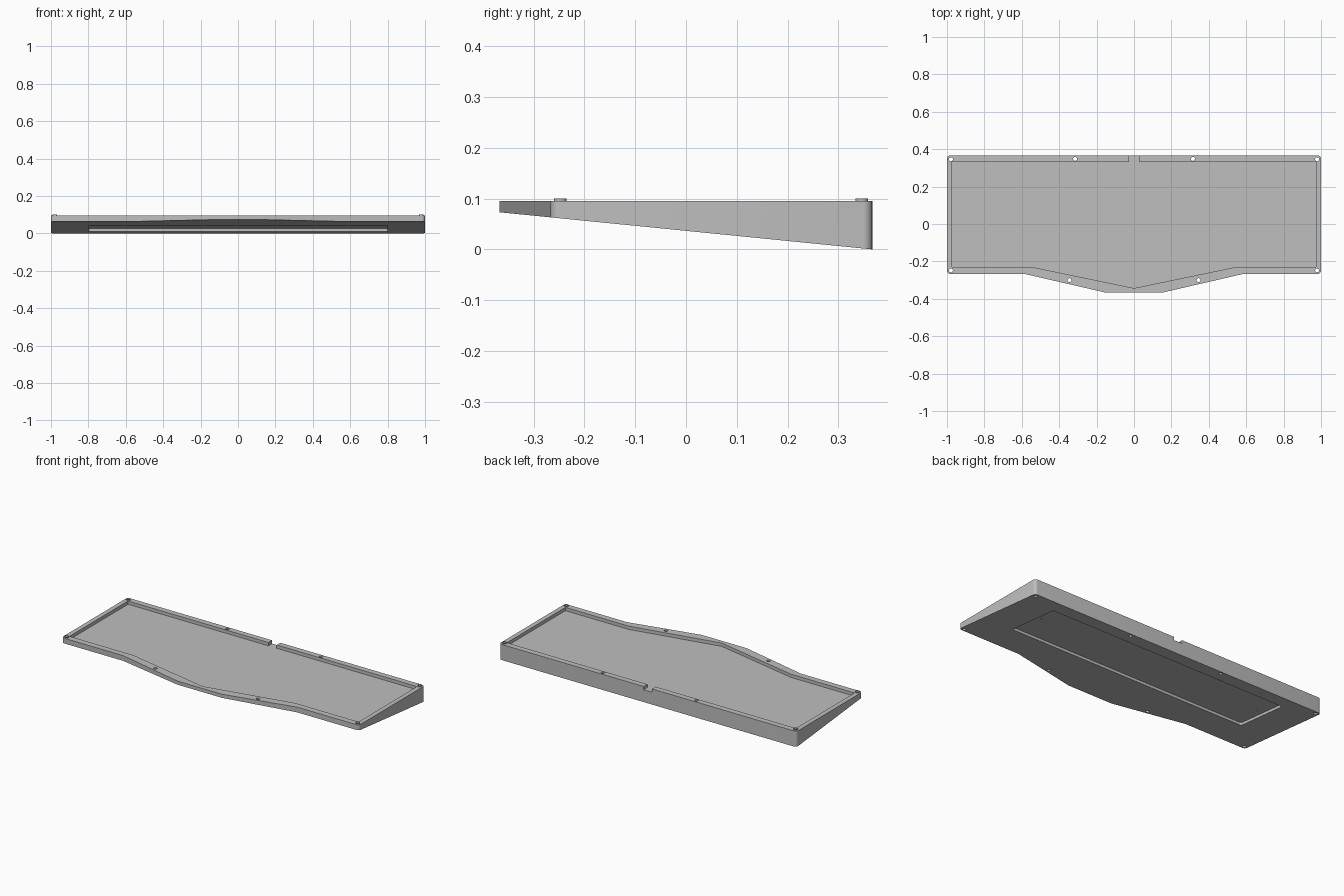
import bpy, bmesh, math

cube = bpy.data.objects.get("Cube")
if cube:
    bpy.data.objects.remove(cube, do_unlink=True)

grey = bpy.data.materials.new("light grey plastic")
grey.use_nodes = True
GREY = (0.52, 0.52, 0.52, 1)
grey.diffuse_color = GREY
grey.node_tree.nodes["Principled BSDF"].inputs["Base Color"].default_value = GREY

BACK, RIM, FLOOR, SLOPE = 0.367, 0.095, 0.075, 0.0995


def underside(y):
    """Height of the tilted base plane at depth y."""
    return (BACK - y) * SLOPE


def mirrored(half):
    """Close a right-hand half outline into a symmetric loop."""
    return half + [(-x, y) for x, y in reversed(half) if x > 0]


def prism(name, outline, low, high, round_at=None, radius=0.018):
    """Extruded outline; low and high give a height for each y."""
    bm = bmesh.new()
    bottom = [bm.verts.new((x, y, low(y))) for x, y in outline]
    top = [bm.verts.new((x, y, high(y))) for x, y in outline]
    bm.faces.new(bottom)
    bm.faces.new(top)
    n = len(outline)
    for i in range(n):
        j = (i + 1) % n
        bm.faces.new((bottom[i], bottom[j], top[j], top[i]))
    if round_at:
        posts = [e for e in bm.edges if round_at(e)]
        bmesh.ops.bevel(bm, geom=posts, offset=radius, segments=5,
                        profile=0.5, affect='EDGES')
    bmesh.ops.recalc_face_normals(bm, faces=bm.faces)
    mesh = bpy.data.meshes.new(name)
    bm.to_mesh(mesh)
    bm.free()
    mesh.materials.append(grey)
    obj = bpy.data.objects.new(name, mesh)
    bpy.context.collection.objects.link(obj)
    return obj


def circle(x, y, r, sides=20):
    return [(x + r * math.cos(a), y + r * math.sin(a))
            for a in (2 * math.pi * i / sides for i in range(sides))]


def cut(target, cutter):
    mod = target.modifiers.new(cutter.name, 'BOOLEAN')
    mod.operation = 'DIFFERENCE'
    mod.solver = 'EXACT'
    mod.object = cutter
    cutter.hide_render = True
    cutter.hide_set(True)
    cutter.display_type = 'WIRE'


def end_corner(e):
    a, b = e.verts
    upright = abs(a.co.x - b.co.x) < 1e-5 and abs(a.co.y - b.co.y) < 1e-5
    return upright and abs(a.co.x) > 0.99


def pocket_corner(e):
    a, b = e.verts
    return abs(a.co.x - b.co.x) < 1e-5 and abs(a.co.y - b.co.y) < 1e-5


# Wedge-shaped tray body with a pointed front bulge
tray = prism("tray", mirrored([(0.15, -BACK), (0.585, -0.267), (1, -0.267), (1, BACK)]),
             underside, lambda y: RIM, end_corner)

# Upper cavity, including the cable notch through the back rim
cavity = mirrored([(0, -0.343), (0.545, -0.23), (0.972, -0.23), (0.972, 0.332),
                   (0.028, 0.332), (0.028, 0.4)])
cut(tray, prism("cavity_cutter", cavity, lambda y: FLOOR, lambda y: 0.2))

# Shallow rectangular pocket under the base
cut(tray, prism("pocket_cutter", mirrored([(0.8, -0.06), (0.8, 0.28)]),
                lambda y: underside(y) - 0.05, lambda y: underside(y) + 0.016,
                pocket_corner, 0.012))

# Screw holes, with raised collars at the four corners
corner_holes = [(0.979, -0.248), (0.979, 0.346)]
rim_holes = [(0.345, -0.3), (0.315, 0.348)]
for side, s in (("left", 1), ("right", -1)):
    for i, (x, y) in enumerate(corner_holes + rim_holes):
        cut(tray, prism(f"{side}_screw_cutter_{i}", circle(s * x, y, 0.0105),
                        lambda y: -0.1, lambda y: 0.2))
    for place, (x, y) in zip(("front", "back"), corner_holes):
        collar = prism(f"{place}_{side}_collar", circle(s * x, y, 0.0125),
                       lambda y: RIM - 0.002, lambda y: 0.1005)
        cut(collar, prism(f"{place}_{side}_collar_cutter", circle(s * x, y, 0.0105),
                          lambda y: 0, lambda y: 0.2))
    # Small dimple in the pocket ceiling
    cut(tray, prism(f"{side}_dimple_cutter", circle(s * 0.755, 0.13, 0.006),
                    lambda y: 0, lambda y: underside(y) + 0.026))

# Keep the rounded ends smooth and every other edge crisp
bpy.ops.object.select_all(action='DESELECT')
bpy.context.view_layer.objects.active = tray
tray.select_set(True)
bpy.ops.object.shade_smooth_by_angle(angle=math.radians(30))
